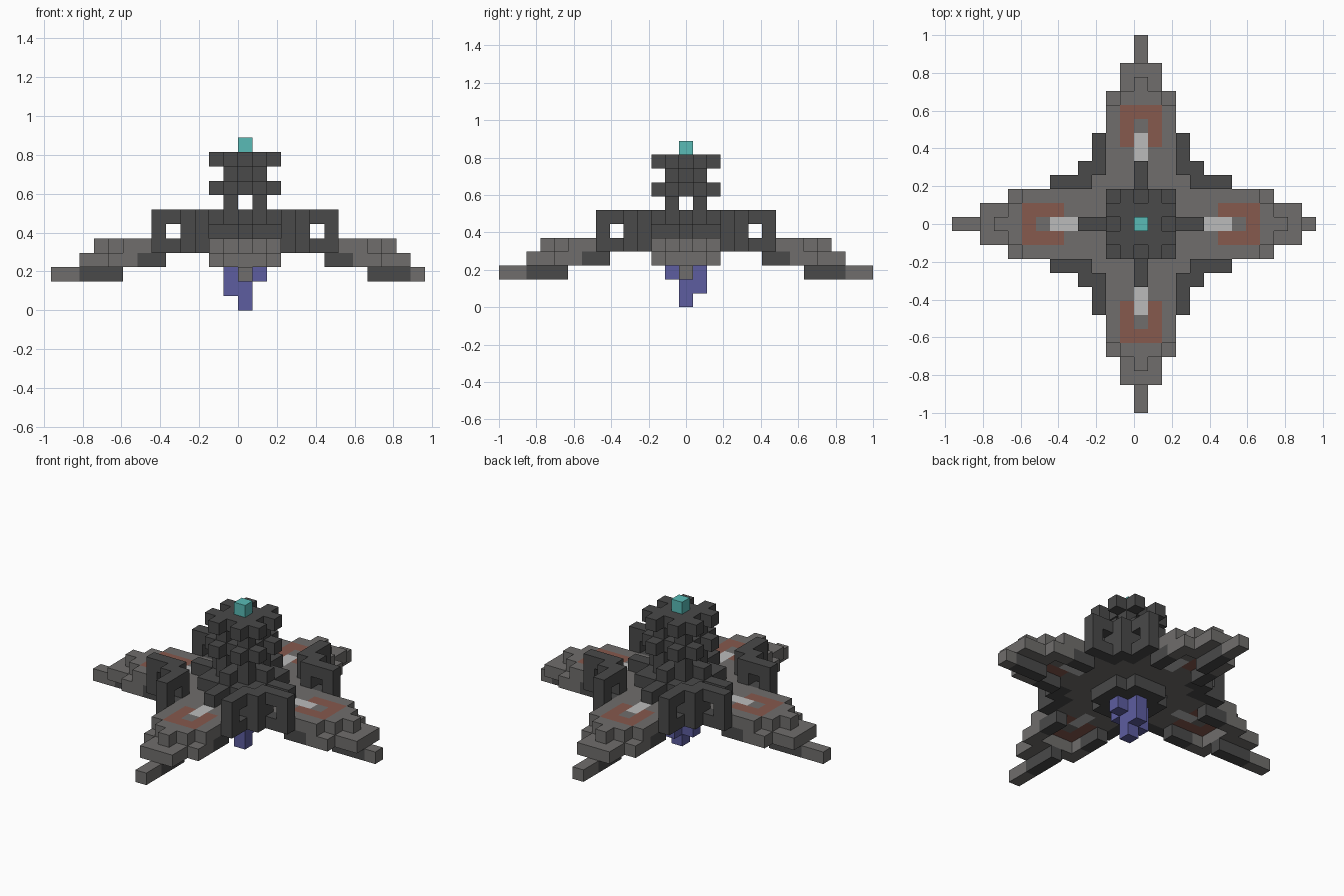
import bpy, bmesh
from mathutils import Vector

cube = bpy.data.objects.get("Cube")
if cube:
    bpy.data.objects.remove(cube, do_unlink=True)

U = 2 / 27  # edge of one block


def material(name, rgb):
    m = bpy.data.materials.new(name)
    m.use_nodes = True
    m.diffuse_color = (*rgb, 1)
    m.node_tree.nodes["Principled BSDF"].inputs["Base Color"].default_value = (*rgb, 1)
    return m


LIGHT = material("light grey", (.16, .155, .15))
DARK = material("dark grey", (.067, .067, .067))
RED = material("rust red", (.24, .1, .075))
WHITE = material("pale grey", (.5, .5, .5))
TEAL = material("teal", (.1, .5, .47))
BLUE = material("blue", (.11, .11, .35))

parts = {}   # part name -> (material, cells)
owner = {}   # cell -> part name


def add(name, mat, cells):
    """Claim cells for a part; later parts replace earlier ones."""
    parts.setdefault(name, (mat, set()))
    for c in cells:
        if c in owner:
            parts[owner[c]][1].discard(c)
        owner[c] = name
        parts[name][1].add(c)


def box(xs, ys, zs):
    """All cells in inclusive ranges."""
    return {(x, y, z) for x in range(xs[0], xs[1] + 1)
            for y in range(ys[0], ys[1] + 1) for z in range(zs[0], zs[1] + 1)}


def turn(cells, n):
    """Rotate cells a quarter turn n times about the central column."""
    for _ in range(n):
        cells = {(-y, x, z) for x, y, z in cells}
    return cells


# Hub: deck centre, underside and base of the tower
add("deck_centre", LIGHT, box((-3, 3), (-3, 3), (4, 4)))
add("hub_underside", DARK, {c for c in box((-2, 2), (-2, 2), (3, 3)) if abs(c[0]) + abs(c[1]) < 4})
add("tower_base", DARK, box((-2, 2), (-2, 2), (5, 5)) | box((-1, 1), (-1, 1), (6, 6))
    | box((-2, 2), (0, 0), (6, 6)) | box((0, 0), (-2, 2), (6, 6)))

# Tower: four posts and two notched rings
posts = {(x, y, z) for x in (-1, 1) for y in (-1, 1) for z in (7, 9)}
add("tower_posts", DARK, posts | {(0, 0, 9)})
for name, z in (("lower_ring", 8), ("upper_ring", 10)):
    ring = box((-1, 1), (-1, 1), (z, z))
    for n in range(4):
        ring |= turn({(2, -1, z), (2, 1, z)}, n)
    add(name, DARK, ring)
add("beacon", TEAL, {(0, 0, 11)})

# Thruster below the hub
add("thruster", BLUE, box((-1, 1), (0, 0), (2, 2)) | box((0, 0), (-1, 1), (2, 2))
    | box((0, 0), (0, 0), (0, 1)) | {(-1, 0, 1), (0, 1, 1)})

# Four arms and four corner walls
for n, side in enumerate(("left", "back", "right", "front")):
    tip = 12 if side == "left" else 13

    def arm(part, mat, cells):
        add(side + "_" + part, mat, turn(cells, n))

    arm("arm_deck", LIGHT, box((3, 8), (-2, 2), (4, 4)) | box((9, 9), (-1, 1), (4, 4)) | {(10, 0, 4)})
    arm("arm_nose", LIGHT, box((9, 9), (-2, 2), (3, 3)) | box((10, 11), (-1, 1), (3, 3)))
    arm("arm_tip", LIGHT, box((12, tip), (0, 0), (2, 2)))
    arm("arm_keel", DARK, box((9, 11), (0, 0), (2, 2)))
    for s in (-2, 2):
        arm("arm_rim", LIGHT, {(8, s, 3)})
        arm("arm_skirt", DARK, box((6, 7), (s, s), (3, 3)))
    arm("red_panel", RED, box((6, 8), (-1, 1), (4, 4)) - {(7, 0, 4), (6, 0, 4)})
    arm("pale_strip", WHITE, box((5, 6), (0, 0), (4, 4)))
    arm("spine", DARK, box((3, 4), (0, 0), (5, 5)))

    # Corner wall with a window in each wing
    wing = box((4, 6), (3, 3), (4, 6)) - {(5, 3, 5)}
    arm("corner_wall", DARK, wing | {(y, x, z) for x, y, z in wing} | box((4, 4), (4, 4), (4, 6)))

# Turn each part's exposed block sides into a mesh
AXES = [Vector(v) for v in ((1, 0, 0), (0, 1, 0), (0, 0, 1))]
for name, (mat, cells) in parts.items():
    if not cells:
        continue
    bm = bmesh.new()
    for cell in sorted(cells):
        centre = Vector(cell) + Vector((.5, 0, .5))
        for a in range(3):
            for s in (-1, 1):
                normal = AXES[a] * s
                if tuple(int(v) for v in Vector(cell) + normal) in owner:
                    continue
                p, q = AXES[(a + 1) % 3] / 2, AXES[(a + 2) % 3] / 2 * s
                mid = centre + normal / 2
                bm.faces.new([bm.verts.new((mid + d) * U) for d in (-p - q, p - q, p + q, q - p)])
    bmesh.ops.remove_doubles(bm, verts=bm.verts, dist=U / 100)
    mesh = bpy.data.meshes.new(name)
    bm.to_mesh(mesh)
    bm.free()
    mesh.materials.append(mat)
    bpy.context.collection.objects.link(bpy.data.objects.new(name, mesh))
